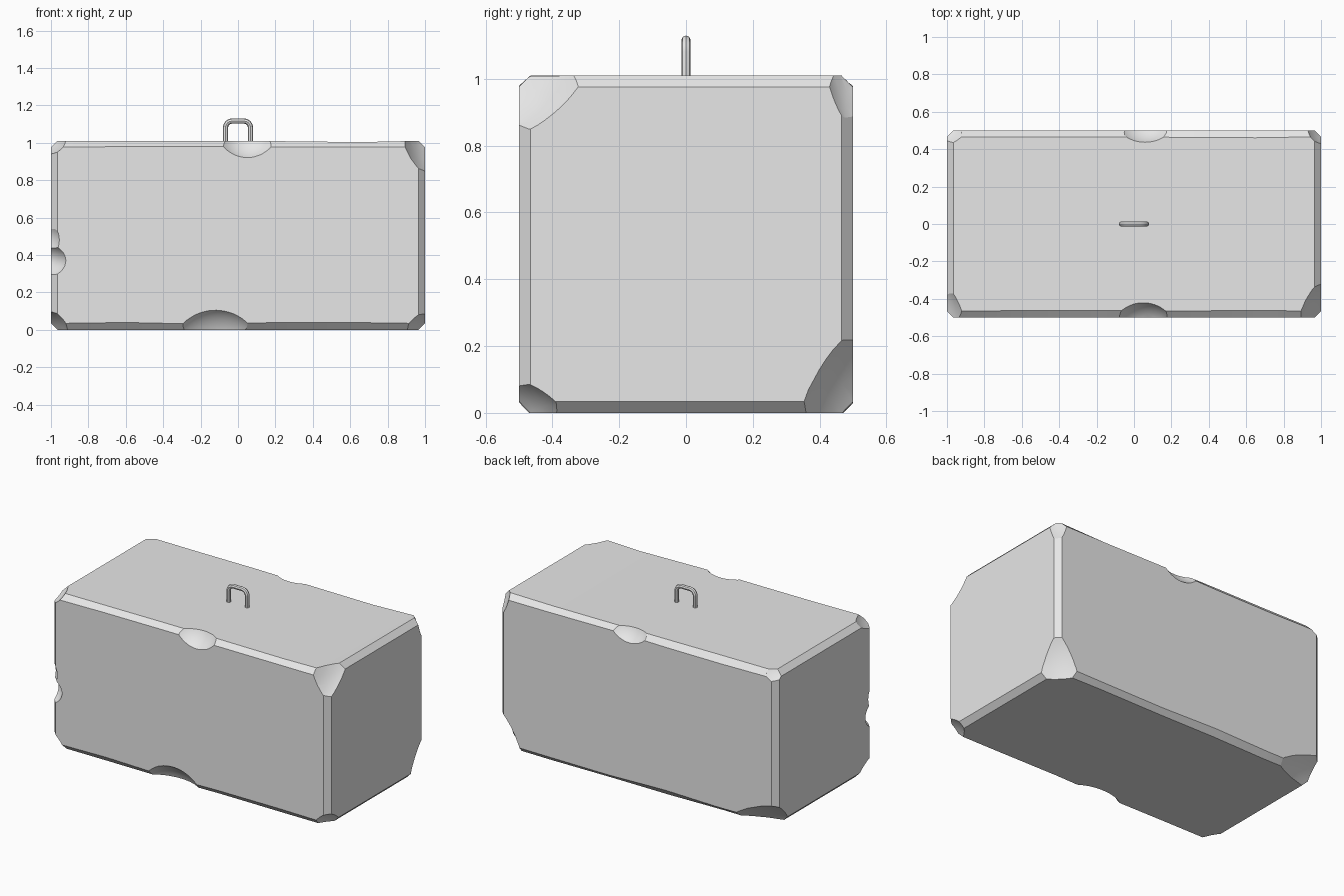
import bpy, bmesh, math, random
from mathutils import Vector

random.seed(4)
cube = bpy.data.objects.get("Cube")
if cube:
    bpy.data.objects.remove(cube, do_unlink=True)

HALF = Vector((1.0, 0.5, 0.505))   # half sizes of the block, base on z = 0


def material(name, rgb):
    m = bpy.data.materials.new(name)
    m.use_nodes = True
    m.diffuse_color = (*rgb, 1)
    m.node_tree.nodes["Principled BSDF"].inputs["Base Color"].default_value = (*rgb, 1)
    return m


concrete = material("concrete grey", (0.8, 0.8, 0.8))


def make_object(name, bm):
    mesh = bpy.data.meshes.new(name)
    bm.to_mesh(mesh)
    bm.free()
    mesh.materials.append(concrete)
    obj = bpy.data.objects.new(name, mesh)
    bpy.context.collection.objects.link(obj)
    return obj


def activate(obj):
    bpy.ops.object.select_all(action='DESELECT')
    obj.select_set(True)
    bpy.context.view_layer.objects.active = obj


# Block: a box sliced along its length, with chamfered, slightly uneven edges
bm = bmesh.new()
bmesh.ops.create_cube(bm, size=2)
for v in bm.verts:
    v.co = Vector(a * b for a, b in zip(v.co, HALF)) + Vector((0, 0, HALF.z))
for x in (-0.6, -0.2, 0.2, 0.65):
    bmesh.ops.bisect_plane(bm, geom=bm.verts[:] + bm.edges[:] + bm.faces[:],
                           plane_co=(x, 0, 0), plane_no=(1, 0, 0))
sharp = [e for e in bm.edges if e.calc_face_angle(0) > 1]
bmesh.ops.bevel(bm, geom=sharp, offset=0.034, segments=1, affect='EDGES')
for v in bm.verts:
    if abs(v.co.x) < 0.9:
        if abs(v.co.y) > 0.49:
            v.co.z += random.uniform(-0.006, 0.006)
        else:
            v.co.y += random.uniform(-0.006, 0.006)
            if v.co.z > 0.5:
                v.co.z -= random.uniform(0, 0.008)
block = make_object("concrete_block", bm)


def chip(side, reach, at=0.0, k=1.0):
    """Scoop a chip from a corner, or from an edge where one side is zero.
    reach is the extent along each axis; at is the place along the edge."""
    corner = 0 not in side
    r2 = (1 + k) ** 2 + (2 if corner else 1) * k * k
    along = math.sqrt(r2 - 2 * k * k)
    centre, radii = Vector(), Vector()
    for i, (s, e) in enumerate(zip(side, reach)):
        if s:
            centre[i] = s * (HALF[i] + k * e)
            radii[i] = e * math.sqrt(r2)
        else:
            centre[i] = at
            radii[i] = e / along * math.sqrt(r2)
        if i == 2 and s:
            centre[i] += HALF.z
    tool = bmesh.new()
    bmesh.ops.create_icosphere(tool, subdivisions=4, radius=1)
    for v in tool.verts:
        v.co = Vector(a * b for a, b in zip(v.co, radii)) + centre
    cutter = make_object("chip_cutter", tool)
    cutter.hide_render = True
    mod = block.modifiers.new("chip", 'BOOLEAN')
    mod.operation, mod.solver, mod.object = 'DIFFERENCE', 'EXACT', cutter
    activate(block)
    bpy.ops.object.modifier_apply(modifier=mod.name)
    bpy.data.objects.remove(cutter, do_unlink=True)


# Chipped top corners
chip((1, -1, 1), (0.12, 0.2, 0.18))
chip((1, 1, 1), (0.08, 0.08, 0.17))
chip((-1, -1, 1), (0.09, 0.17, 0.08))
chip((-1, 1, 1), (0.11, 0.08, 0.07))
# Chipped bottom corners
chip((1, 1, -1), (0.16, 0.16, 0.25))
chip((1, -1, -1), (0.11, 0.14, 0.1))
chip((-1, -1, -1), (0.1, 0.17, 0.11))
chip((-1, 1, -1), (0.33, 0.14, 0.15))
# Chipped edges
chip((0, -1, 1), (0.15, 0.08, 0.09), 0.05)
chip((0, 1, 1), (0.14, 0.065, 0.08), 0.06)
chip((0, -1, -1), (0.2, 0.08, 0.105), -0.12)
chip((-1, -1, 0), (0.08, 0.08, 0.09), 0.37)
chip((-1, -1, 0), (0.045, 0.05, 0.09), 0.48)

activate(block)
bpy.ops.object.shade_smooth_by_angle(angle=math.radians(22))

# Lifting loop: a round bar bent into an upside-down U
points = [(-0.067, 0, 0.98)]
for cx, start in ((-0.032, math.pi), (0.032, math.pi / 2)):
    for i in range(5):
        a = start - i * math.pi / 8
        points.append((cx + 0.035 * math.cos(a), 0, 1.081 + 0.035 * math.sin(a)))
points.append((0.067, 0, 0.98))
curve = bpy.data.curves.new("lifting_loop", 'CURVE')
curve.dimensions = '3D'
curve.bevel_depth = 0.014
curve.bevel_resolution = 2
curve.use_fill_caps = True
spline = curve.splines.new('POLY')
spline.points.add(len(points) - 1)
for p, co in zip(spline.points, points):
    p.co = (*co, 1)
curve.materials.append(concrete)
loop = bpy.data.objects.new("lifting_loop", curve)
bpy.context.collection.objects.link(loop)
activate(loop)
bpy.ops.object.convert(target='MESH')
bpy.ops.object.shade_smooth_by_angle(angle=math.radians(40))
